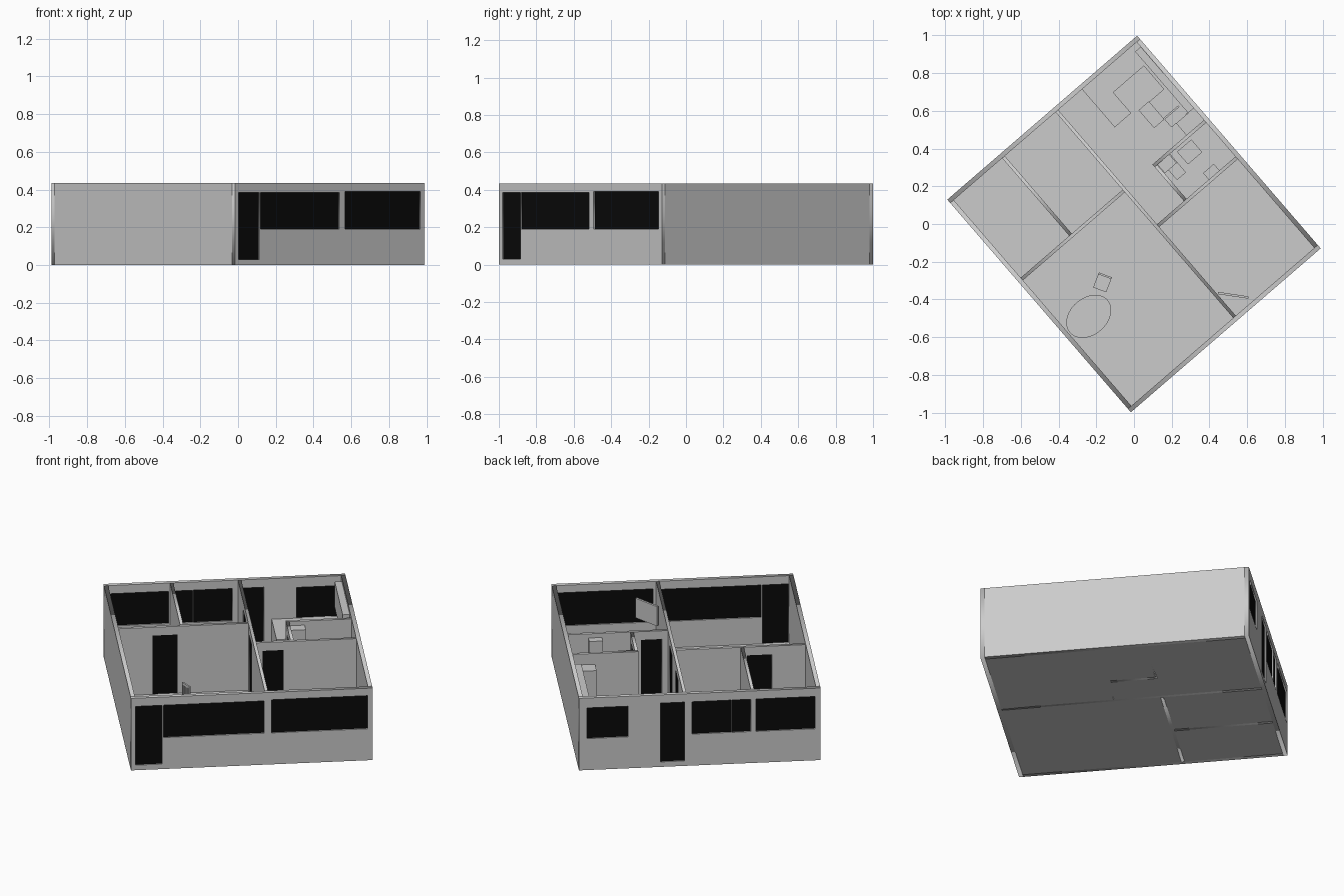
import bpy, bmesh, math
from mathutils import Matrix, Vector

if "Cube" in bpy.data.objects:
    bpy.data.objects.remove(bpy.data.objects["Cube"])

W, D, H, T = 1.33, 1.49, 0.435, 0.024      # house width, depth, height, outer wall
TI, FL = 0.018, 0.03                       # inner wall thickness, floor level
HOUSE = Matrix.Rotation(math.radians(40.8), 4, 'Z') @ Matrix.Translation((-W / 2, -D / 2, 0))

dark = bpy.data.materials.new("dark_panel")
dark.diffuse_color = (0.003, 0.003, 0.003, 1)
dark.use_nodes = True
dark.node_tree.nodes["Principled BSDF"].inputs["Base Color"].default_value = dark.diffuse_color


def box(name, u0, u1, v0, v1, z0, z1, mat=None, frame=HOUSE):
    bm = bmesh.new()
    bmesh.ops.create_cube(bm, size=1)
    for v in bm.verts:
        v.co = Vector(((u0 + u1) / 2 + v.co.x * (u1 - u0),
                       (v0 + v1) / 2 + v.co.y * (v1 - v0),
                       (z0 + z1) / 2 + v.co.z * (z1 - z0)))
    me = bpy.data.meshes.new(name)
    bm.to_mesh(me)
    bm.free()
    ob = bpy.data.objects.new(name, me)
    ob.matrix_world = frame
    bpy.context.collection.objects.link(ob)
    if mat:
        me.materials.append(mat)
    return ob


def wall(name, axis, pos, a, b, thick, openings=()):
    """Upright wall with rectangular openings (start, end, bottom, top), each filled by a dark panel."""
    cu = bpy.data.curves.new(name, 'CURVE')
    cu.dimensions, cu.fill_mode, cu.extrude = '2D', 'BOTH', thick / 2
    for s0, s1, z0, z1 in [(a, b, 0, H), *openings]:
        sp = cu.splines.new('POLY')
        sp.points.add(3)
        for p, (x, y) in zip(sp.points, ((s0, z0), (s1, z0), (s1, z1), (s0, z1))):
            p.co = (x, y, 0, 1)
        sp.use_cyclic_u = True
    ob = bpy.data.objects.new(name, cu)
    bpy.context.collection.objects.link(ob)
    place = Matrix.Translation((0, pos, 0))
    if axis == 'v':
        place = Matrix.Translation((pos, 0, 0)) @ Matrix.Rotation(math.pi / 2, 4, 'Z')
    ob.matrix_world = HOUSE @ place @ Matrix.Rotation(math.pi / 2, 4, 'X')
    bpy.ops.object.select_all(action='DESELECT')
    ob.select_set(True)
    bpy.context.view_layer.objects.active = ob
    bpy.ops.object.convert(target='MESH')
    h = 0.004
    for s0, s1, z0, z1 in openings:
        kind = "_door" if z0 < 0.1 else "_window"
        if axis == 'u':
            box(name + kind, s0, s1, pos - h, pos + h, z0, z1, dark)
        else:
            box(name + kind, pos - h, pos + h, s0, s1, z0, z1, dark)


def door(a, b):
    return (a, b, FL, 0.385)


# Floor and outer walls
box("floor", T, W - T, T, D - T, 0, FL)
wall("front_wall", 'u', T / 2, 0, W, T,
     [door(0.026, 0.172), (0.178, 0.733, 0.19, 0.385), (0.773, 1.302, 0.19, 0.39)])
wall("back_wall", 'u', D - T / 2, 0, W, T,
     [(0.03, 0.356, 0.19, 0.385), (0.384, 0.488, 0.19, 0.385), (0.493, 0.707, 0.19, 0.385),
      door(0.748, 0.88), (1.06, 1.285, 0.19, 0.375)])
wall("left_wall", 'v', T / 2, T, D - T, T)
wall("right_wall", 'v', W - T / 2, T, D - T, T)

# Inner walls
r = 0.747 + TI / 2
wall("long_wall", 'v', 0.747, T, D - T, TI, [door(0.735, 0.88), door(1.06, 1.2)])
wall("living_back_wall", 'u', 0.913, T, 0.747 - TI / 2, TI, [door(0.211, 0.348)])
wall("bedroom_divider", 'v', 0.373, 0.913 + TI / 2, D - T, TI)
wall("hall_wall", 'u', 0.655, r, W - T, TI, [door(0.79, 0.905)])
wall("bath_back_wall", 'u', 0.911, 0.945, W - T, TI)
wall("bath_side_wall", 'v', 0.954, 0.655 + TI / 2, 0.911 - TI / 2, TI, [door(0.71, 0.84)])

# Kitchen
ct = 0.19
box("peninsula_counter", 0.923, 1.038, 1.2, D - T, FL, ct)
box("back_counter", 1.038, W - T, 1.345, D - T, FL, ct)
box("side_counter", 1.252, W - T, 1.005, 1.345, FL, ct)
box("stove", 1.148, 1.252, 1.066, 1.183, FL, ct + 0.005)
box("oven_door", 1.078, 1.148, 1.06, 1.186, 0.055, 0.065)
box("low_cabinet", 1.15, 1.252, 1.003, 1.06, FL, ct)
box("fridge", 1.183, W - T, 0.92, 1.003, FL, 0.37)
box("wall_cabinet", 1.267, W - T, 1.003, 1.433, 0.26, 0.415)

# Bathroom
box("toilet_bowl", 0.99, 1.053, 0.772, 0.842, FL, 0.11)
box("toilet_tank", 0.975, 1.053, 0.842, 0.902, FL, 0.17)
box("bath_cabinet", 0.965, 1.048, 0.842, 0.902, 0.27, 0.41)
box("sink_cabinet", 1.088, 1.188, 0.797, 0.886, FL, 0.15)
box("water_heater", 1.119, 1.194, 0.664, 0.71, 0.27, 0.41)

# Wall screen, turned into the room
a, b = Vector((0.445, -0.366, 0)), Vector((0.607, -0.39, 0))
d = b - a
frame = Matrix.Translation(a) @ Matrix.Rotation(math.atan2(d.y, d.x), 4, 'Z')
box("screen", 0, d.length, -0.006, 0.006, 0.237, 0.355, None, frame)

# Oval dining table
for name, sx, sy, z0, z1 in (("table_top", 0.1325, 0.098, 0.138, 0.15),
                             ("table_stem", 0.016, 0.016, 0.04, 0.138),
                             ("table_foot", 0.06, 0.05, FL, 0.04)):
    bpy.ops.mesh.primitive_cylinder_add(vertices=48, radius=1, depth=1,
                                        location=(-0.24, -0.49, (z0 + z1) / 2),
                                        rotation=(0, 0, math.radians(40.8)))
    ob = bpy.context.object
    ob.name = name
    ob.scale = (sx, sy, z1 - z0)
    bpy.ops.object.shade_smooth_by_angle()

# Chair with slatted back (local +y is the back)
frame = Matrix.Translation((-0.167, -0.31, 0)) @ Matrix.Rotation(math.radians(-21), 4, 'Z')
box("chair_seat", -0.037, 0.037, -0.042, 0.042, 0.108, 0.118, None, frame)
for sx in (-1, 1):
    for sy in (-1, 1):
        x, y = sx * 0.032, sy * 0.037
        top = 0.205 if sy > 0 else 0.108
        box("chair_leg", x - 0.004, x + 0.004, y - 0.004, y + 0.004, FL, top, None, frame)
for i in range(4):
    x = -0.0195 + i * 0.013
    box("chair_slat", x - 0.003, x + 0.003, 0.035, 0.039, 0.118, 0.197, None, frame)
box("chair_rail", -0.036, 0.036, 0.033, 0.043, 0.193, 0.207, None, frame)
